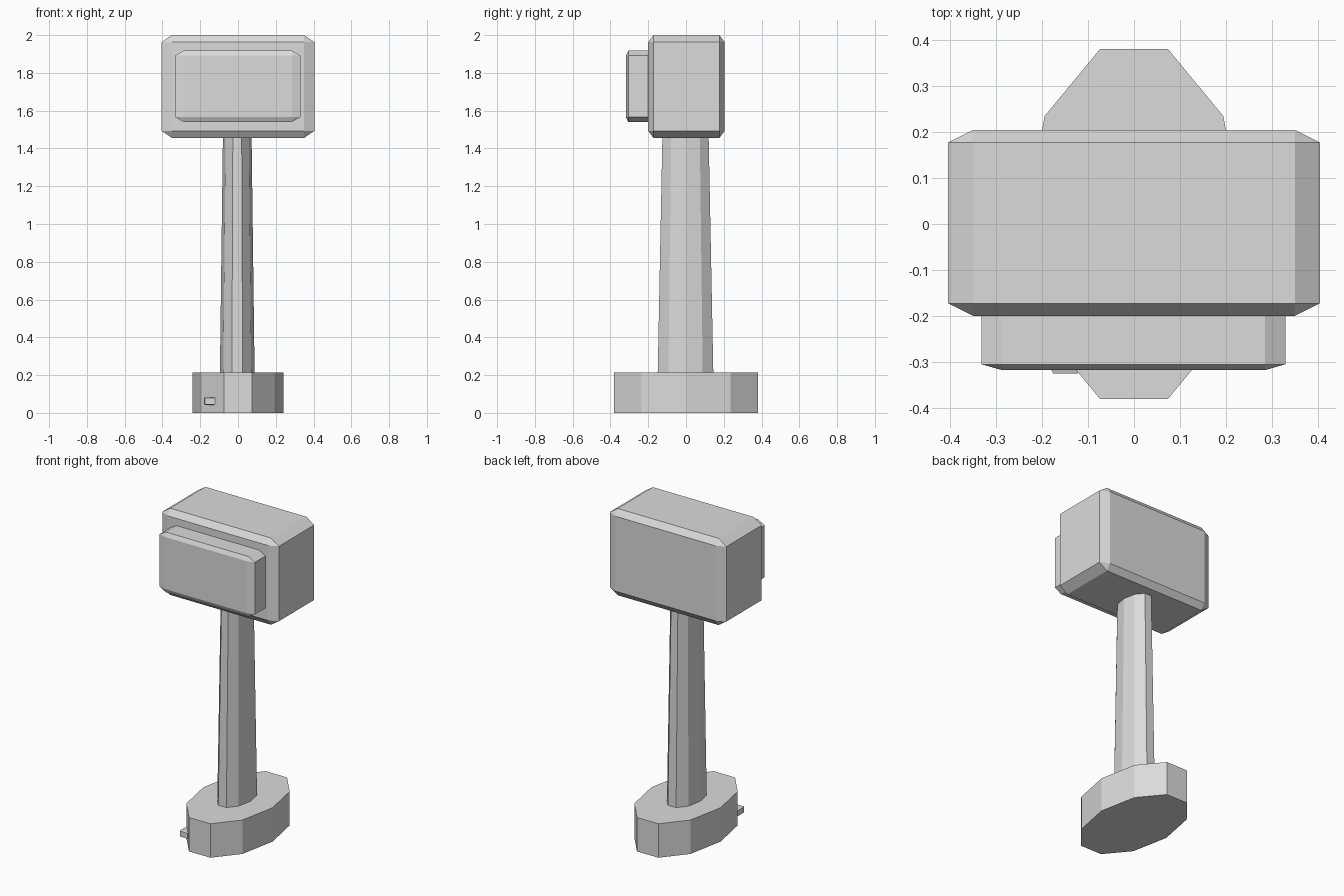
import bpy, bmesh, math
from mathutils import Vector

cube = bpy.data.objects.get("Cube")
if cube:
    bpy.data.objects.remove(cube, do_unlink=True)

GREY = (0.70, 0.71, 0.70, 1.0)
mat = bpy.data.materials.new("light grey")
mat.use_nodes = True
mat.diffuse_color = GREY
mat.node_tree.nodes["Principled BSDF"].inputs["Base Color"].default_value = GREY


def finish(name, bm):
    bmesh.ops.recalc_face_normals(bm, faces=bm.faces)
    mesh = bpy.data.meshes.new(name)
    bm.to_mesh(mesh)
    bm.free()
    mesh.materials.append(mat)
    obj = bpy.data.objects.new(name, mesh)
    bpy.context.collection.objects.link(obj)
    return obj


def chamfered_box(name, low, high):
    """Unit cube chamfered first, then stretched, so chamfers follow the proportions."""
    low, high = Vector(low), Vector(high)
    bm = bmesh.new()
    bmesh.ops.create_cube(bm, size=1)
    bmesh.ops.bevel(bm, geom=bm.edges[:], offset=0.068, segments=1, affect='EDGES')
    bmesh.ops.scale(bm, vec=high - low, verts=bm.verts)
    bmesh.ops.translate(bm, vec=(low + high) / 2, verts=bm.verts)
    return finish(name, bm)


def ten_sided_column(name, sections, center=(0, 0)):
    """Loft elliptical ten-sided rings given as (z, x radius, y radius)."""
    bm = bmesh.new()
    rings = []
    for z, rx, ry in sections:
        angles = [math.tau * i / 10 for i in range(10)]
        rings.append([bm.verts.new((center[0] + rx * math.cos(a),
                                    center[1] + ry * math.sin(a), z)) for a in angles])
    for a, b in zip(rings, rings[1:]):
        for i in range(10):
            j = (i + 1) % 10
            bm.faces.new((a[i], a[j], b[j], b[i]))
    bm.faces.new(rings[0][::-1])
    bm.faces.new(rings[-1])
    return finish(name, bm)


# Foot and tapered handle
ten_sided_column("base", [(0, 0.24, 0.4), (0.213, 0.24, 0.4)])
ten_sided_column("handle", [(0.2, 0.092, 0.155), (1.5, 0.0755, 0.128)], (-0.004, -0.0025))

# Head with its raised front panel
chamfered_box("head", (-0.405, -0.2, 1.456), (0.405, 0.205, 2.0))
chamfered_box("front_panel", (-0.332, -0.318, 1.54), (0.33, -0.13, 1.918))

# Small latch on the front of the foot
chamfered_box("base_latch", (-0.18, -0.325, 0.043), (-0.118, -0.2, 0.082))
